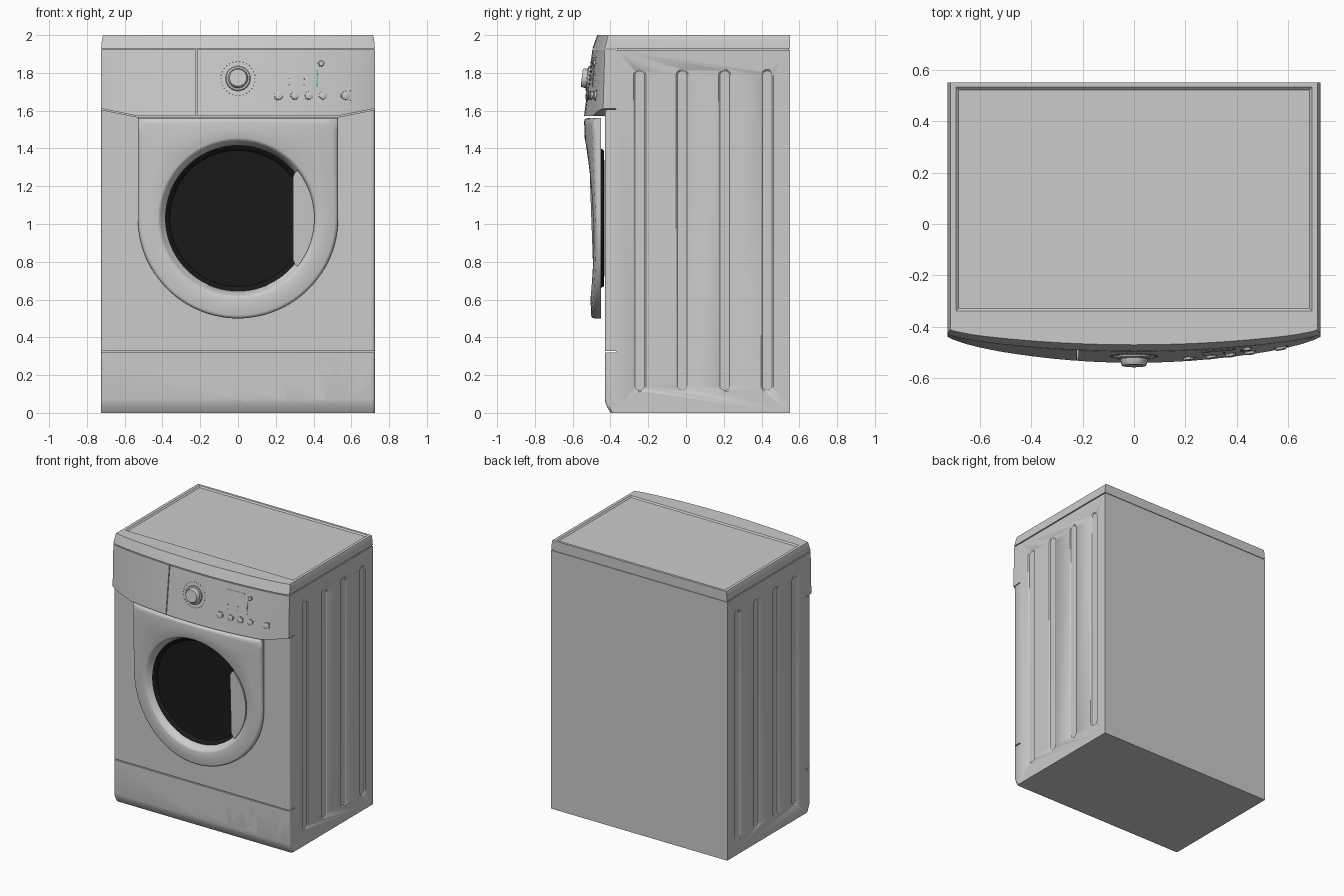
import bpy, bmesh, math
from mathutils import Vector, Matrix

if "Cube" in bpy.data.objects:
    bpy.data.objects.remove(bpy.data.objects["Cube"])

TAU = 2 * math.pi


def material(name, r, g, b):
    m = bpy.data.materials.new(name)
    m.diffuse_color = (r, g, b, 1)
    m.use_nodes = True
    m.node_tree.nodes["Principled BSDF"].inputs["Base Color"].default_value = m.diffuse_color
    return m


BLACK = material("dark_glass", 0.01, 0.01, 0.01)
DARK = material("dark_print", 0.12, 0.12, 0.12)
GREEN = material("green_light", 0.1, 0.6, 0.15)
SCREEN = material("screen_grey", 0.55, 0.55, 0.57)


def finish(name, bm, mat=None, angle=35):
    bmesh.ops.recalc_face_normals(bm, faces=bm.faces[:])
    me = bpy.data.meshes.new(name)
    bm.to_mesh(me)
    bm.free()
    ob = bpy.data.objects.new(name, me)
    bpy.context.collection.objects.link(ob)
    if mat:
        me.materials.append(mat)
    bpy.ops.object.select_all(action='DESELECT')
    ob.select_set(True)
    bpy.context.view_layer.objects.active = ob
    bpy.ops.object.shade_smooth_by_angle(angle=math.radians(angle))
    return ob


def loft(name, rings, mat=None, closed=False, caps=(True, True)):
    """Skin a list of equal-length point rings."""
    bm = bmesh.new()
    vs = [[bm.verts.new(p) for p in r] for r in rings]
    n = len(vs[0])
    pairs = list(zip(vs, vs[1:])) + ([(vs[-1], vs[0])] if closed else [])
    for a, b in pairs:
        for i in range(n):
            j = (i + 1) % n
            bm.faces.new((a[i], a[j], b[j], b[i]))
    if not closed:
        for use, ring in zip(caps, (vs[0], vs[-1])):
            if use:
                bm.faces.new(ring)
    return finish(name, bm, mat)


def box(name, x, y0, y1, z0, z1):
    return loft(name, [[(-x, y0, z), (x, y0, z), (x, y1, z), (-x, y1, z)] for z in (z0, z1)])


# Front surface shapes: y as a function of x and z
def control_y(x, z):
    t, k = abs(x) / 0.725, (z - 1.57) / 0.36
    c = -0.54 + 0.045 * k + max(0, k - 1) * 0.085
    return c + (0.1 - 0.035 * k) * (0.85 * t ** 2 + 0.15 * t ** 16)


def door_y(x, z):
    return -0.54 + 0.036 * (1.56 - z) + 0.085 * (x / 0.725) ** 2


def flat_y(x, z):
    return (-0.43 + 0.012 * max(0, (abs(x) - 0.713) / 0.012) ** 2
            + 0.03 * max(0, 1 - z / 0.07) ** 1.5)


CUTS_X = [i * 0.05 for i in range(-14, 15)] + [s * v for s in (-1, 1) for v in (0.713, 0.719)]
CUTS_Z = [0.015, 0.03, 0.05, 0.07]


def panel(name, outline, front, back=-0.37, off=0.0, mat=None):
    """Solid with an x-z outline whose front follows a surface function."""
    bm = bmesh.new()
    f = [bm.verts.new((x, -1, z)) for x, z in outline]
    b = [bm.verts.new((x, back, z)) for x, z in outline]
    n = len(f)
    for i in range(n):
        j = (i + 1) % n
        bm.faces.new((f[i], f[j], b[j], b[i]))
    bmesh.ops.triangulate(bm, faces=[bm.faces.new(f), bm.faces.new(b)])
    for axis, cuts in ((0, CUTS_X), (2, CUTS_Z)):
        for c in cuts:
            p = Vector((0, 0, 0))
            p[axis] = c
            no = Vector((0, 0, 0))
            no[axis] = 1
            bmesh.ops.bisect_plane(bm, geom=bm.verts[:] + bm.edges[:] + bm.faces[:],
                                   plane_co=p, plane_no=no, dist=1e-5)
    for v in bm.verts:
        if v.co.y < -0.9:
            v.co.y = front(v.co.x, v.co.z) + off
    return finish(name, bm, mat)


def arch(x0, x1, z0, z1, r):
    """Open path up the left side, over rounded corners, down the right side."""
    pts = [(x0, z0)]
    for cx, a0 in ((x0 + r, math.pi), (x1 - r, math.pi / 2)):
        for i in range(6):
            a = a0 - i * math.pi / 10
            pts.append((cx + r * math.cos(a), z1 - r + r * math.sin(a)))
    return pts + [(x1, z0)]


def fixture(name, x, z, rings, n=32, mat=None):
    """Round part standing on the control panel along its normal."""
    e = 1e-3
    nx = (control_y(x + e, z) - control_y(x - e, z)) / (2 * e)
    nz = (control_y(x, z + e) - control_y(x, z - e)) / (2 * e)
    rot = Vector((nx, -1, nz)).to_track_quat('-Y', 'Z').to_matrix()
    o = Vector((x, control_y(x, z), z))
    return loft(name, [[o + rot @ Vector((r * math.cos(TAU * i / n), -h, r * math.sin(TAU * i / n)))
                        for i in range(n)] for r, h in rings], mat)


# Cabinet with shallow capsule pressings in both sides
cabinet = box("cabinet", 0.725, -0.37, 0.55, 0, 1.922)


def capsule(x, y, r):
    pts = []
    for zc, a0 in ((1.785, 0), (0.145, math.pi)):
        pts += [(x, y + r * math.cos(a0 + i * math.pi / 12), zc + r * math.sin(a0 + i * math.pi / 12))
                for i in range(13)]
    return pts


for side in (-1, 1):
    for y in (-0.245, -0.02, 0.205, 0.43):
        cutter = loft("pressing_cutter", [capsule(side * 0.719, y, 0.026), capsule(side * 0.733, y, 0.044)])
        mod = cabinet.modifiers.new("pressing", 'BOOLEAN')
        mod.operation, mod.solver, mod.object = 'DIFFERENCE', 'EXACT', cutter
        bpy.context.view_layer.objects.active = cabinet
        bpy.ops.object.modifier_apply(modifier=mod.name)
        bpy.data.objects.remove(cutter)
box("lid_neck", 0.717, -0.365, 0.545, 1.9, 1.95)

# Lid with bowed front and recessed top
XS = [-0.725, -0.719, -0.71] + [i * 0.05 for i in range(-14, 15)] + [0.71, 0.719, 0.725]


def lid_ring(z, inset):
    s = (0.725 - inset) / 0.725
    return [(x * s, control_y(x, z), z) for x in XS] + [(0.725 * s, 0.55, z), (-0.725 * s, 0.55, z)]


def recess_ring(x1, y0, y1, z):
    return [(x / 0.725 * x1, y0, z) for x in XS] + [(x1, y1, z), (-x1, y1, z)]


loft("lid", [lid_ring(1.93, 0), lid_ring(1.96, 0.003), lid_ring(1.99, 0.007), lid_ring(2.0, 0.011),
             recess_ring(0.692, -0.338, 0.532, 2.0), recess_ring(0.682, -0.328, 0.522, 1.991)])

# Front panel and kick plate with its filter flap
panel("front_panel", [(-0.725, 0.327), (0.725, 0.327), (0.725, 1.605), (0.53, 1.566),
                      (-0.53, 1.566), (-0.725, 1.605)], flat_y)
panel("kick_plate", [(-0.725, 0), (-0.725, 0.319), (0.725, 0.319), (0.725, 0)]
      + arch(0.203, 0.567, 0, 0.247, 0.03)[::-1], flat_y)
flap = arch(0.207, 0.563, 0, 0.243, 0.027)
flap[7:7] = [(0.335, 0.243), (0.35, 0.234), (0.42, 0.234), (0.435, 0.243)]
panel("filter_flap", flap, flat_y)

# Control panel, detergent drawer and drawer grip
panel("control_panel", [(-0.216, 1.572), (0.53, 1.572), (0.725, 1.611), (0.725, 1.923), (-0.216, 1.923)],
      control_y)
panel("detergent_drawer", [(-0.725, 1.611), (-0.725, 1.923), (-0.222, 1.923), (-0.222, 1.572)]
      + arch(-0.533, -0.23, 1.572, 1.733, 0.022)[::-1], control_y)
panel("drawer_grip", arch(-0.529, -0.234, 1.572, 1.729, 0.02), control_y, off=0.004)

# Dial with printed ring of ticks
fixture("dial", 0, 1.77, [(0.066, -0.006), (0.066, 0.006), (0.062, 0.01), (0.053, 0.011),
                          (0.049, 0.033), (0.045, 0.037)], 48)
for i in range(30):
    a = TAU * i / 30
    fixture("dial_tick", 0.09 * math.cos(a), 1.77 + 0.09 * math.sin(a),
            [(0.004, -0.003), (0.004, 0.001)], 6, DARK)

# Buttons, display and indicator lights
for x, z, r in ((0.215, 1.68, 0.027), (0.3, 1.68, 0.024), (0.375, 1.68, 0.024),
                (0.45, 1.68, 0.024), (0.57, 1.68, 0.027), (0.44, 1.85, 0.018)):
    fixture("button", x, z, [(r, -0.006), (r, 0.002), (r * 0.85, 0.002), (r * 0.82, 0.009), (r * 0.7, 0.011)])
panel("display", [(0.26, 1.825), (0.395, 1.825), (0.395, 1.875), (0.26, 1.875)],
      control_y, back=-0.45, off=-0.0012, mat=SCREEN)
for i in range(7):
    fixture("programme_light", 0.42, 1.73 + i * 0.0135, [(0.005, -0.003), (0.005, 0.002)], 8, GREEN)
for x, z in ((0.27, 1.77), (0.27, 1.737), (0.35, 1.77), (0.35, 1.737), (0.595, 1.705), (0.595, 1.655)):
    fixture("indicator", x, z, [(0.004, -0.003), (0.004, 0.0015)], 8, DARK)

# Door: arch-shaped outside blending to a round porthole
N, ZC = 96, 1.03


def door_ring(t, r, dy=None, y=None):
    pts = []
    for i in range(N):
        c, s = math.cos(TAU * i / N), math.sin(TAU * i / N)
        ro = 0.53 / max(abs(c), abs(s)) if s > 0 else 0.53
        q = ro + (r - ro) * t
        x, z = q * c, ZC + q * s
        pts.append((x, y if y is not None else door_y(x, z) + dy, z))
    return pts


loft("door", [door_ring(0, 0.42, y=-0.45), door_ring(0, 0.42, 0.018), door_ring(0.03, 0.42, 0.008),
              door_ring(0.09, 0.42, 0.002), door_ring(0.16, 0.42, 0), door_ring(0.55, 0.42, 0),
              door_ring(1, 0.425, 0), door_ring(1, 0.416, 0.004), door_ring(1, 0.408, 0.014),
              door_ring(1, 0.386, y=-0.458), door_ring(1, 0.386, y=-0.45)], closed=True)

# Dark porthole glass and door handle
loft("porthole_glass", [door_ring(1, r, y=y) for r, y in
                        ((0.388, -0.459), (0.368, -0.449), (0.36, -0.435), (0.29, -0.432))],
     BLACK, caps=(False, True))
arc = [(0.405 * math.cos(a), ZC + 0.405 * math.sin(a))
       for a in (math.radians(-39 + i * 3.25) for i in range(25))]
panel("door_handle", arc + [(0.298, ZC + 0.238), (0.29, ZC + 0.215), (0.29, ZC - 0.215), (0.298, ZC - 0.238)],
      door_y, back=-0.45, off=0.006)
